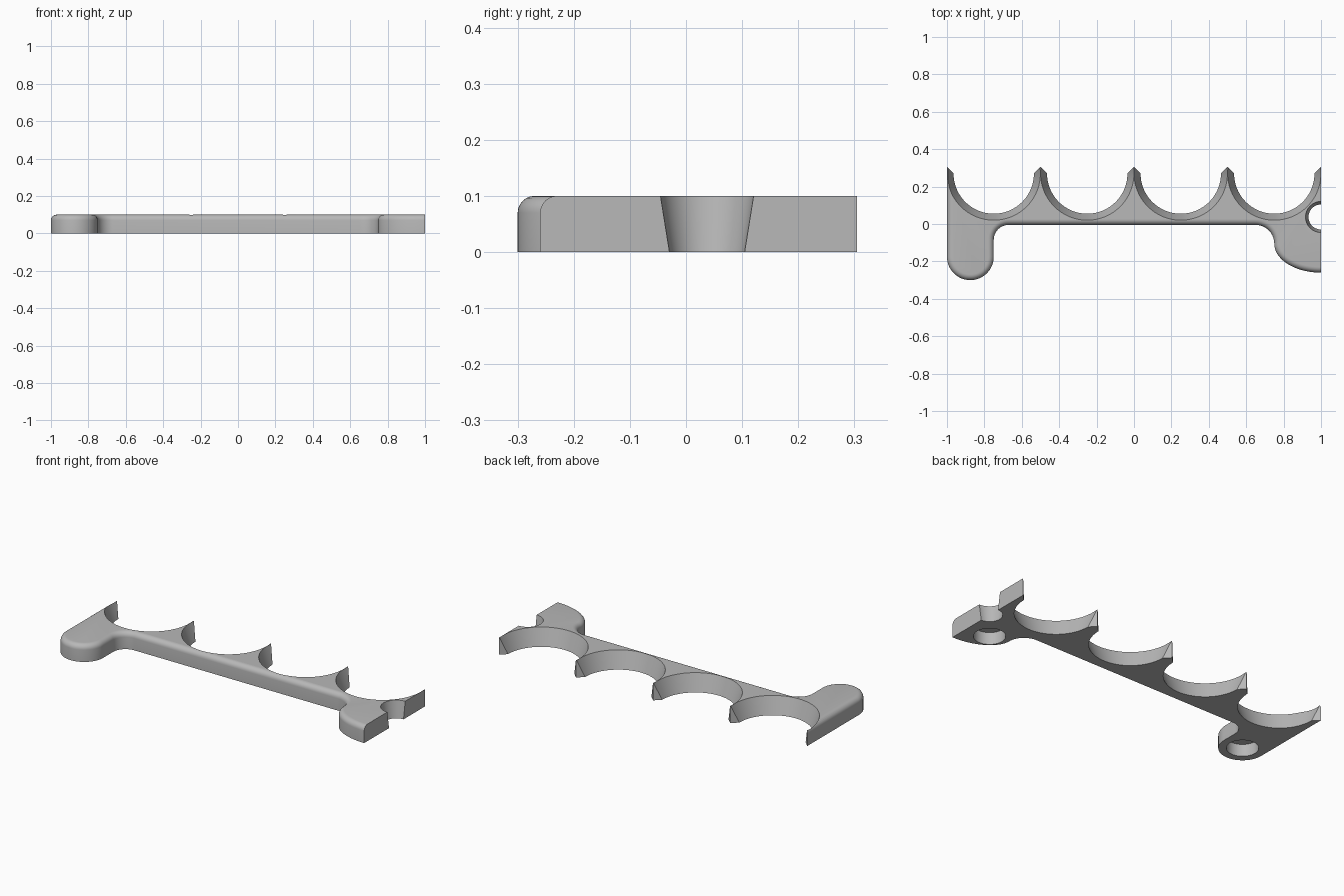
import bpy
import bmesh
from math import pi, sin, cos, radians

HEIGHT = 0.1
FILLET = 0.03
TIP_Y = 0.305

old = bpy.data.objects.get("Cube")
if old:
    bpy.data.objects.remove(old, do_unlink=True)

grey = bpy.data.materials.new("plain grey")
grey.use_nodes = True
colour = (0.48, 0.48, 0.48, 1)
grey.diffuse_color = colour
grey.node_tree.nodes["Principled BSDF"].inputs["Base Color"].default_value = colour


def arc(cx, cy, rx, ry, start, end, steps=16):
    """Points along an elliptical arc, angles in degrees."""
    angles = [radians(start + (end - start) * i / steps) for i in range(steps + 1)]
    return [(cx + rx * cos(a), cy + ry * sin(a)) for a in angles]


def make_object(name, bm):
    mesh = bpy.data.meshes.new(name)
    bm.to_mesh(mesh)
    bm.free()
    obj = bpy.data.objects.new(name, mesh)
    bpy.context.collection.objects.link(obj)
    mesh.materials.append(grey)
    return obj


# Front outline: round ear, inner corner, long edge, corner, broad ear
front = [(-1, TIP_Y)]
front += arc(-0.875, -0.175, 0.125, 0.125, 180, 360, 32)
front += arc(-0.67, -0.085, 0.08, 0.08, 180, 90)
front += arc(0.65, -0.105, 0.1, 0.1, 90, 0)
front += arc(1, -0.105, 0.25, 0.155, 180, 270, 24)[1:]

# Back outline: pointed tips joined by shallow gaps
back = [(1, TIP_Y)]
for i in range(4):
    x = 1 - 0.5 * i
    back += [(x - 0.08, TIP_Y - 0.08), (x - 0.42, TIP_Y - 0.08)]
    if i < 3:
        back.append((x - 0.5, TIP_Y))

# Plate body with a rounded upper front edge
bm = bmesh.new()
base = bm.faces.new([bm.verts.new((x, y, 0)) for x, y in front + back])
top = bmesh.ops.extrude_face_region(bm, geom=[base])["geom"]
top_verts = [v for v in top if isinstance(v, bmesh.types.BMVert)]
bmesh.ops.translate(bm, verts=top_verts, vec=(0, 0, HEIGHT))
bmesh.ops.recalc_face_normals(bm, faces=bm.faces)
front_keys = {(round(x, 4), round(y, 4)) for x, y in front}
rim = [e for e in bm.edges
       if all(v.co.z > HEIGHT - 0.001
              and (round(v.co.x, 4), round(v.co.y, 4)) in front_keys for v in e.verts)]
bmesh.ops.bevel(bm, geom=rim, offset=FILLET, segments=6, profile=0.5,
                affect='EDGES', clamp_overlap=False)
rack = make_object("scalloped_rack", bm)


def cut(x, y, r_low, r_high, z_low, z_high, segments=96):
    """Subtract an upright cone or cylinder from the rack."""
    bm = bmesh.new()
    bmesh.ops.create_cone(bm, cap_ends=True, segments=segments, radius1=r_low,
                          radius2=r_high, depth=z_high - z_low)
    bmesh.ops.translate(bm, verts=bm.verts, vec=(x, y, (z_low + z_high) / 2))
    cutter = make_object("cutter", bm)
    cutter.hide_render = True
    mod = rack.modifiers.new("cut", 'BOOLEAN')
    mod.operation = 'DIFFERENCE'
    mod.solver = 'EXACT'
    mod.object = cutter
    bpy.ops.object.modifier_apply(modifier=mod.name)
    bpy.data.objects.remove(cutter, do_unlink=True)


bpy.ops.object.select_all(action='DESELECT')
rack.select_set(True)
bpy.context.view_layer.objects.active = rack

# Four tapered scallops
for i in range(4):
    cut(-0.75 + 0.5 * i, 0.27, 0.1975, 0.267, -0.05, 0.15)

# Tapered half hole in the cut end
cut(1, 0.0375, 0.059, 0.091, -0.05, 0.15, 64)

# Blind round pockets under both ears
for x, y in ((-0.875, -0.175), (0.86, -0.13)):
    cut(x, y, 0.083, 0.083, -0.05, 0.07, 64)

bpy.ops.object.shade_smooth_by_angle(angle=radians(30))
